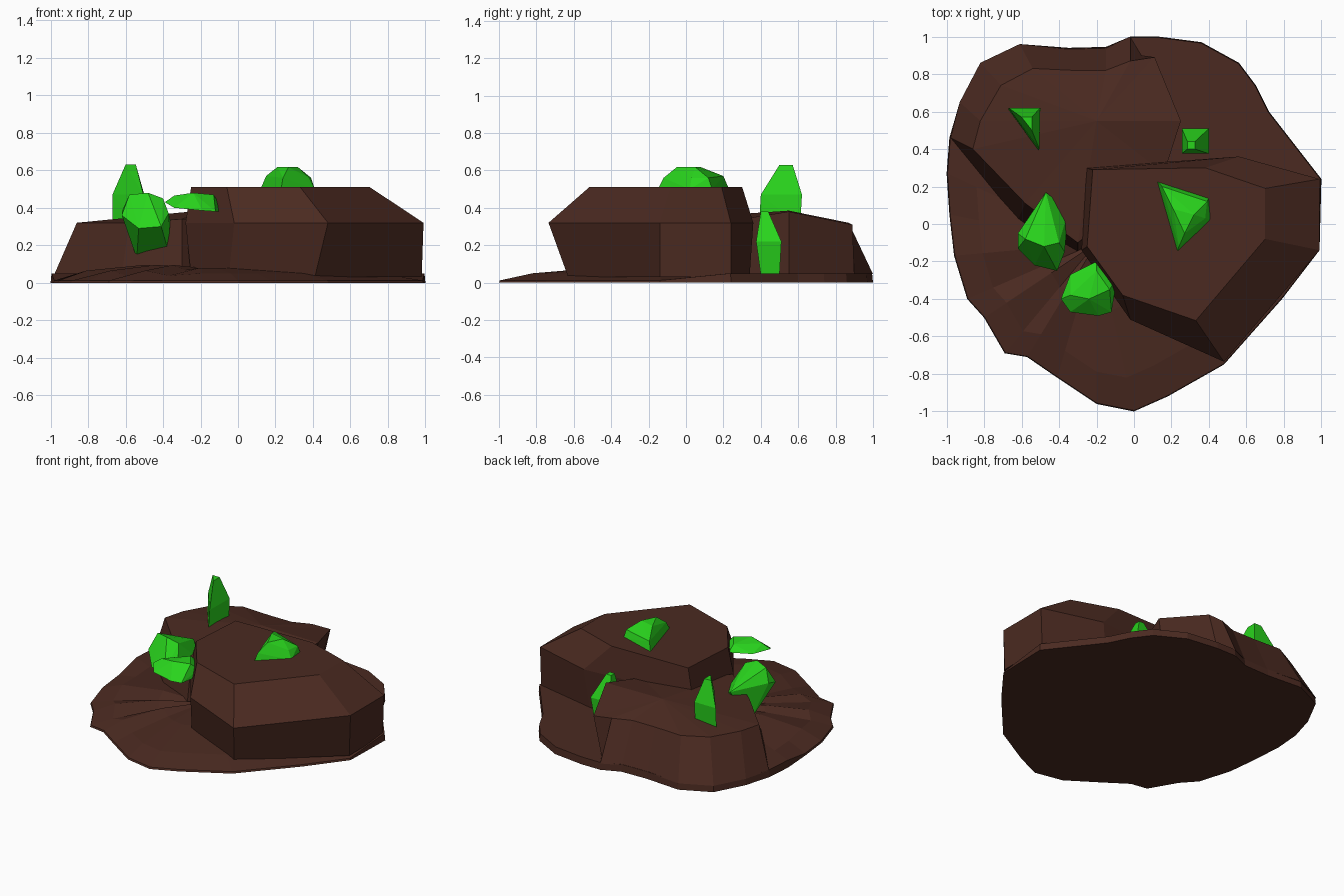
import bpy, bmesh
from mathutils import Vector


def material(name, color):
    m = bpy.data.materials.new(name)
    m.diffuse_color = (*color, 1)
    return m


BROWN = material("brown_rock", (0.07, 0.023, 0.015))
GREEN = material("green_crystal", (0.022, 0.66, 0.012))


def finish(bm, name, mat):
    bmesh.ops.recalc_face_normals(bm, faces=bm.faces)
    mesh = bpy.data.meshes.new(name)
    bm.to_mesh(mesh)
    bm.free()
    mesh.materials.append(mat)
    bpy.context.collection.objects.link(bpy.data.objects.new(name, mesh))


def loft(name, rings, peak, mat):
    """Closed solid through equal rings, flat below, fanned to a peak on top."""
    bm = bmesh.new()
    loops = [[bm.verts.new(p) for p in ring] for ring in rings]
    n = len(loops[0])
    for a, b in zip(loops, loops[1:]):
        for i in range(n):
            j = (i + 1) % n
            bm.faces.new((a[i], a[j], b[j], b[i]))
    bm.faces.new(loops[0][::-1])
    if peak:
        top = bm.verts.new(peak)
        for i in range(n):
            bm.faces.new((loops[-1][i], loops[-1][(i + 1) % n], top))
    else:
        bm.faces.new(loops[-1])
    finish(bm, name, mat)


def crystal(name, points):
    bm = bmesh.new()
    for p in points:
        bm.verts.new(p)
    res = bmesh.ops.convex_hull(bm, input=bm.verts)
    loose = [v for v in bm.verts if not v.link_faces]
    bmesh.ops.delete(bm, geom=loose, context='VERTS')
    finish(bm, name, GREEN)


# Ground slab: irregular outline, thin at the front, folded at the front left
outline = [(1, .24), (.72, .6), (.65, .74), (.56, .86), (.36, .97), (.13, 1),
           (-.02, 1), (-.15, .945), (-.35, .94), (-.61, .96), (-.82, .86),
           (-.93, .65), (-.985, .46), (-1, .27), (-.985, .05), (-.96, -.17),
           (-.89, -.4), (-.8, -.5), (-.69, -.69), (-.57, -.71), (-.41, -.82),
           (-.2, -.96), (0, -1), (.18, -.92), (.48, -.75), (.79, -.4), (.99, -.14)]
hub = Vector((-.2, -.1))
rings = [[(x, y, 0) for x, y in outline],
         [(x * .995, y * .995, .05 if y > .1 else .012) for x, y in outline]]
for t, z in ((.8, .05), (.4, .08)):
    ring = []
    for i, p in enumerate(outline):
        q = hub.lerp(Vector(p), t)
        fold = (.015 if i % 2 else -.012) if p[0] < -.3 and p[1] < 0 else 0
        ring.append((q.x, q.y, (z if p[1] < .1 else .05) + fold))
    rings.append(ring)
loft("ground_slab", rings, (hub.x, hub.y, .08), BROWN)

# Tall rock: undercut sides, bevelled flat top
tall_low = [(-.25, -.12), (-.05, -.45), (.41, -.63), (.98, -.14), (.98, .24), (.52, .34), (-.23, .28)]
tall_mid = [(-.28, -.14), (-.02, -.51), (.48, -.735), (.99, -.14), (.99, .24), (.56, .36), (-.26, .3)]
tall_top = [(-.25, -.12), (-.06, -.38), (.33, -.515), (.7, -.08), (.7, .19), (.38, .3), (-.22, .29)]
loft("tall_rock", [[(x, y, z) for x, y in ring] for ring, z in
                   ((tall_low, .03), (tall_mid, .32), (tall_top, .512))], None, BROWN)

# Low rock wrapping round the back left
low_bottom = [(-.3, -.15), (.15, .25), (.2, .55), (.04, .9), (-.02, 1), (-.15, .94), (-.35, .935),
              (-.61, .96), (-.82, .86), (-.93, .65), (-.98, .46), (-.62, .02)]
low_top = [(-.3, -.1, .34), (.16, .27, .335), (.25, .55, .38), (.11, .89, .31), (-.02, .87, .32),
           (-.15, .82, .32), (-.33, .82, .32), (-.54, .83, .32), (-.71, .74, .32),
           (-.82, .55, .32), (-.86, .4, .32), (-.58, .11, .32)]
loft("low_rock", [[(x, y, .045) for x, y in low_bottom], low_top], (-.2, .55, .385), BROWN)

# Crystals
crystal("leaning_crystal", [
    (-.47, .17, .36), (-.35, .07, .28), (-.36, .02, .13), (-.54, .04, .13),
    (-.41, -.25, .3), (-.53, -.22, .29), (-.62, -.13, .36), (-.62, -.05, .38),
    (-.58, -.08, .47), (-.48, -.12, .48), (-.4, -.1, .45), (-.37, -.15, .37)])
crystal("side_crystal", [
    (-.2, -.2, .43), (-.34, -.27, .43), (-.39, -.4, .43), (-.34, -.47, .4),
    (-.19, -.49, .385), (-.12, -.47, .38), (-.1, -.35, .38), (-.34, -.38, .465),
    (-.24, -.4, .48), (-.13, -.35, .47), (-.2, -.25, .47), (-.1, -.3, .42)])
crystal("top_crystal", [
    (.12, .23, .5), (.4, .14, .5), (.41, .02, .5), (.23, -.15, .5),
    (.15, .2, .57), (.39, .12, .56), (.38, .03, .56), (.24, -.12, .56),
    (.21, .08, .617), (.32, .05, .617), (.27, -.05, .617)])
crystal("upright_crystal", [
    (-.67, .62, .47), (-.5, .62, .47), (-.505, .4, .47),
    (-.67, .61, .3), (-.5, .61, .3), (-.51, .39, .3),
    (-.6, .57, .63), (-.545, .57, .63), (-.545, .5, .63)])
crystal("back_crystal", [
    (.255, .375, .22), (.4, .375, .22), (.4, .51, .22), (.255, .51, .22),
    (.27, .4, .04), (.37, .4, .04), (.37, .5, .04), (.27, .5, .04),
    (.285, .4, .38), (.325, .4, .38), (.325, .44, .38), (.285, .44, .38)])
